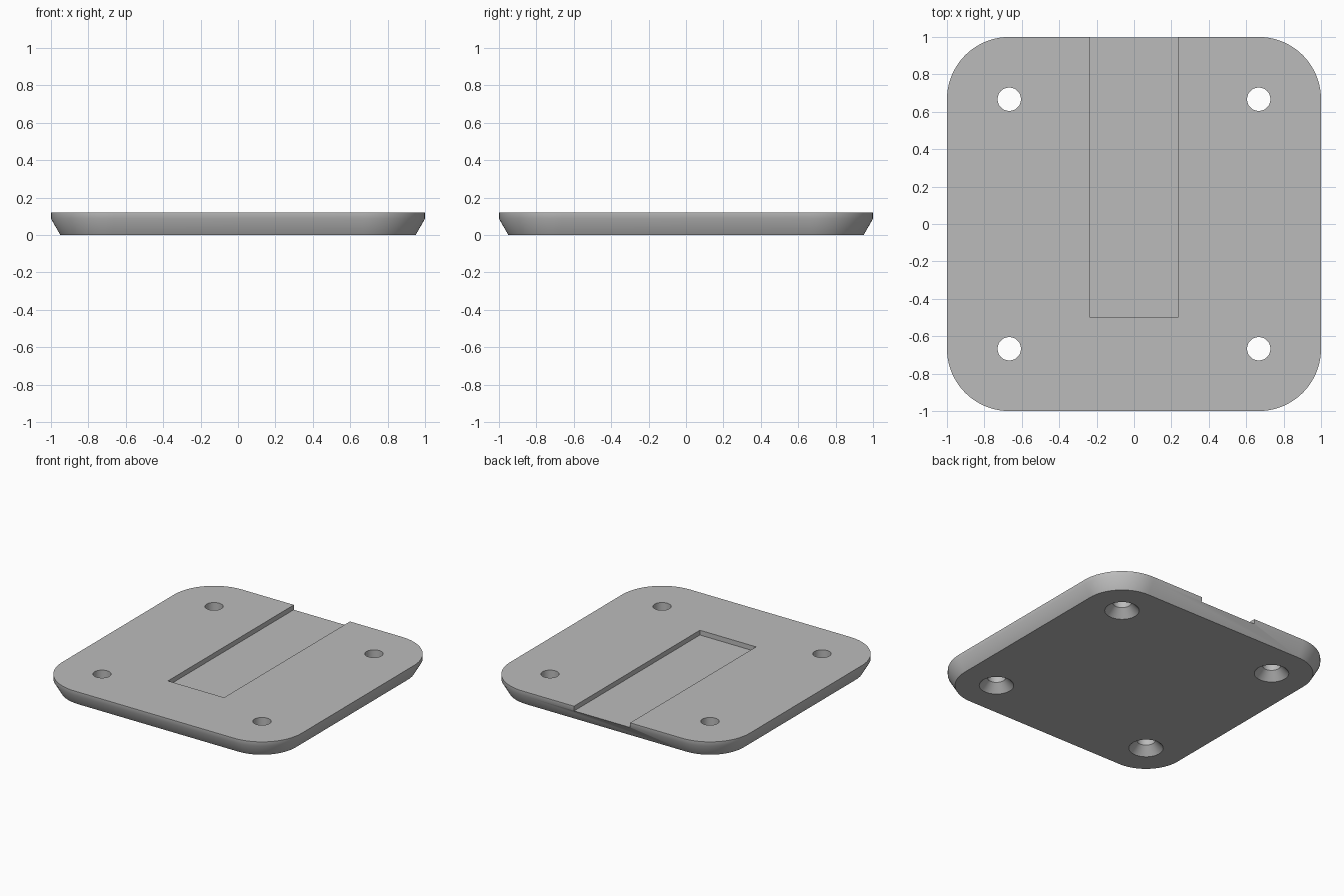
import bpy, bmesh
from math import sin, cos, pi, radians

if "Cube" in bpy.data.objects:
    bpy.data.objects.remove(bpy.data.objects["Cube"], do_unlink=True)

HEIGHT, CORNER, HOLE_POS = 0.12, 0.333, 0.667

grey = bpy.data.materials.new("plain grey")
grey.use_nodes = True
grey.diffuse_color = (0.5, 0.5, 0.5, 1)
grey.node_tree.nodes["Principled BSDF"].inputs["Base Color"].default_value = (0.5, 0.5, 0.5, 1)


def rounded_square(half, radius, steps=20):
    """Counter-clockwise outline with four round corners."""
    pts = []
    for q, (sx, sy) in enumerate([(1, 1), (-1, 1), (-1, -1), (1, -1)]):
        for i in range(steps + 1):
            a = (q + i / steps) * pi / 2
            pts.append((sx * (half - radius) + radius * cos(a),
                        sy * (half - radius) + radius * sin(a)))
    return pts


def circle(cx, cy, r, n=48):
    return [(cx + r * cos(2 * pi * i / n), cy + r * sin(2 * pi * i / n)) for i in range(n)]


def loft(name, sections):
    """Closed solid through a stack of (z, outline) sections."""
    bm = bmesh.new()
    rings = [[bm.verts.new((x, y, z)) for x, y in pts] for z, pts in sections]
    n = len(rings[0])
    for low, high in zip(rings, rings[1:]):
        for i in range(n):
            j = (i + 1) % n
            bm.faces.new((low[i], low[j], high[j], high[i]))
    bm.faces.new(rings[0][::-1])
    bm.faces.new(rings[-1])
    mesh = bpy.data.meshes.new(name)
    bm.to_mesh(mesh)
    bm.free()
    mesh.materials.append(grey)
    obj = bpy.data.objects.new(name, mesh)
    bpy.context.collection.objects.link(obj)
    return obj


# Plate with an undercut rim
plate = loft("base_plate", [(z, rounded_square(1 - inset, CORNER - inset))
                            for z, inset in [(0, 0.05), (0.087, 0), (HEIGHT, 0)]])

# Open-ended slot running out of the back edge
slot = [(-0.234, -0.5), (0.234, -0.5), (0.234, 1.1), (-0.234, 1.1)]
cutters = [loft("slot_cutter", [(HEIGHT - 0.036, slot), (HEIGHT + 0.1, slot)])]

# Screw holes, countersunk from below
for x in (-HOLE_POS, HOLE_POS):
    for y in (-HOLE_POS, HOLE_POS):
        profile = [(-0.05, 0.118), (0, 0.118), (0.06, 0.0625), (HEIGHT + 0.05, 0.0625)]
        cutters.append(loft("hole_cutter", [(z, circle(x, y, r)) for z, r in profile]))

bpy.ops.object.select_all(action="DESELECT")
plate.select_set(True)
bpy.context.view_layer.objects.active = plate
for cutter in cutters:
    cutter.hide_render = True
    mod = plate.modifiers.new("cut", "BOOLEAN")
    mod.operation, mod.solver, mod.object = "DIFFERENCE", "EXACT", cutter
    bpy.ops.object.modifier_apply(modifier=mod.name)
    bpy.data.objects.remove(cutter, do_unlink=True)

bpy.ops.object.shade_smooth_by_angle(angle=radians(35))
